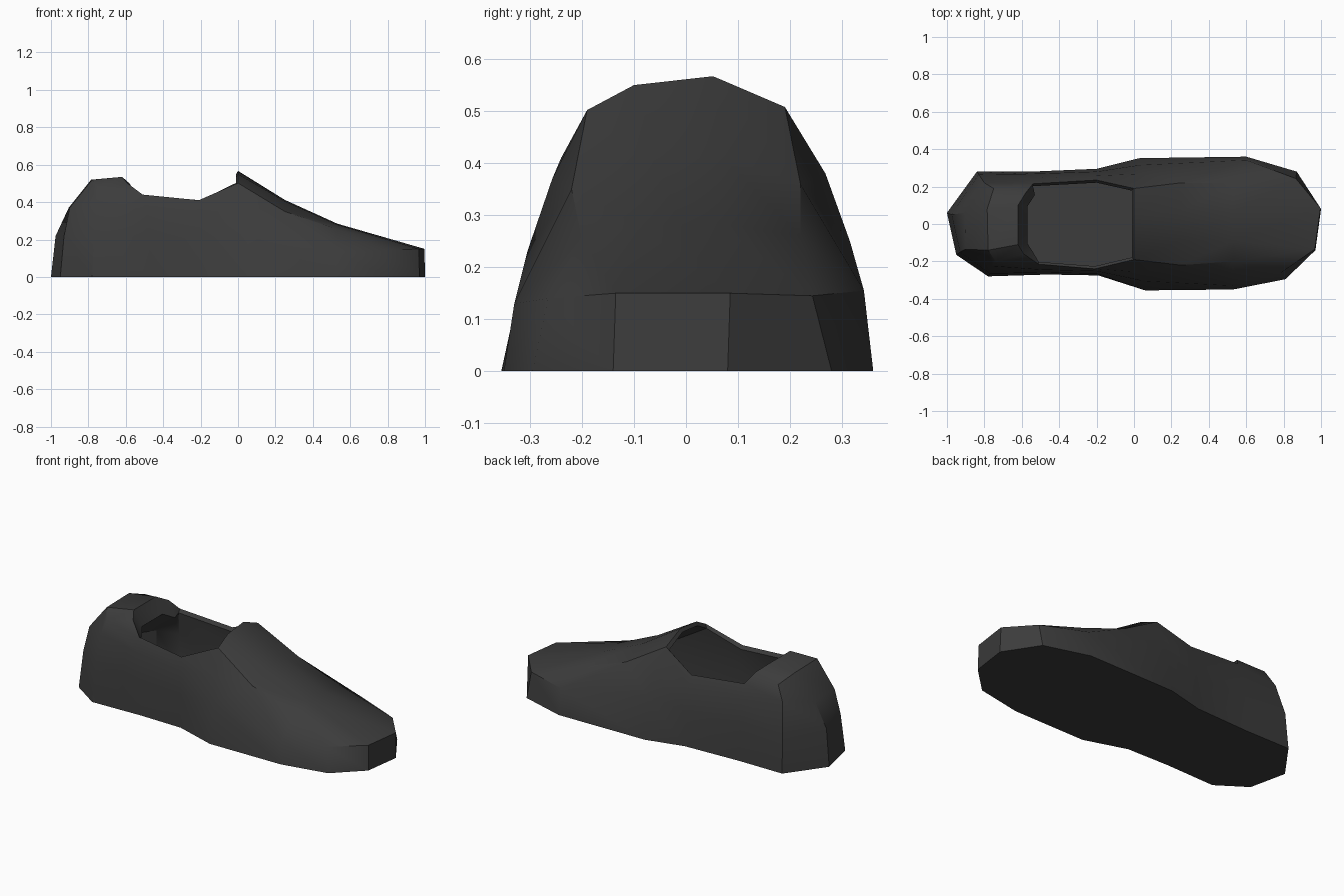
import bpy, bmesh, math

if "Cube" in bpy.data.objects:
    bpy.data.objects.remove(bpy.data.objects["Cube"])

bm = bmesh.new()


def ring(points, start=0):
    """Make vertices and key them by their column number around the shoe."""
    return {start + i: bm.verts.new(p) for i, p in enumerate(points)}


def face(*verts):
    bm.faces.new(verts)


def strip(lower, upper, first, last):
    for i in range(first, last):
        face(lower[i], lower[i + 1], upper[i + 1], upper[i])


def close_band(a, b):
    n = len(a)
    for i in range(n):
        j = (i + 1) % n
        face(a[i], a[j], b[j], b[i])


# Sole outline: toe, along the -y side, heel, back along the +y side
outline = [(1, .08), (.97, -.14), (.81, -.295), (.53, -.35), (.06, -.355), (-.19, -.275),
           (-.46, -.27), (-.78, -.28), (-.95, -.165), (-1, .06), (-.84, .28), (-.55, .28),
           (-.2, .295), (.03, .352), (.6, .36), (.87, .28)]
sole = ring([(x, y, 0) for x, y in outline])

# Side wall: toe band height at the front, lower quarter at the back
mid = ring([(.997, .085, .15), (.967, -.135, .15), (.78, -.265, .14), (.52, -.33, .13),
            (.05, -.305, .23), (-.2, -.265, .2), (-.48, -.26, .22), (-.77, -.265, .22),
            (-.93, -.15, .22), (-.975, .05, .22), (-.83, .265, .22), (-.55, .268, .22),
            (-.2, .28, .2), (.03, .315, .25), (.6, .342, .155), (.865, .243, .145)])

# Upper quarter
high = ring([(.03, -.257, .37), (-.2, -.252, .34), (-.49, -.245, .36), (-.76, -.225, .4),
             (-.9, -.135, .37), (-.905, .06, .37), (-.8, .22, .4), (-.55, .245, .36),
             (-.2, .258, .34), (.03, .268, .38)], 4)

# Heel shoulder and opening rim
heel = ring([(-.74, -.2, .47), (-.78, -.14, .52), (-.785, .08, .52), (-.75, .19, .48)], 7)
rim = ring([(-.21, -.24, .41), (-.51, -.215, .44), (-.59, -.16, .5), (-.62, -.11, .535),
            (-.62, .1, .535), (-.58, .165, .5), (-.54, .215, .44), (-.2, .235, .41)], 5)

# Instep cross-sections from the opening towards the toe
tongue = list(ring([(0, -.19, .502), (0, -.1, .55), (0, .052, .567), (0, .19, .508)]).values())
instep = list(ring([(.25, -.22, .35), (.25, -.09, .405), (.25, .07, .412), (.25, .22, .36)]).values())
vamp = list(ring([(.53, -.2, .255), (.53, -.09, .28), (.53, .06, .285), (.53, .22, .26)]).values())
toe = [mid[2], mid[1], mid[0], mid[15]]

# Outer shell
face(*reversed(list(sole.values())))
close_band(sole, mid)
strip(mid, high, 4, 13)
rim[4], rim[13] = tongue[0], tongue[3]
strip(high, rim, 4, 6)
strip(high, heel, 7, 10)
strip(heel, rim, 7, 10)
strip(high, rim, 11, 13)
face(high[6], high[7], heel[7], rim[6])
face(rim[6], heel[7], rim[7])
face(high[10], high[11], rim[11], heel[10])
face(heel[10], rim[11], rim[10])
for back, front in ((tongue, instep), (instep, vamp), (vamp, toe)):
    for i in range(3):
        face(back[i], front[i], front[i + 1], back[i + 1])
for k, a, b in ((0, (2, 3), 4), (3, (15, 14), 13)):
    face(mid[a[0]], vamp[k], mid[a[1]])
    face(mid[a[1]], vamp[k], instep[k], mid[b])
    face(mid[b], instep[k], tongue[k], high[b])

# Hollow inside: turned-in lip, heel padding, walls and insole
edge = [rim[i] for i in range(5, 13)] + tongue[::-1]
lip = ring([(v.co.x + (.05 if v.co.x < -.55 else -.012 if v.co.x > -.1 else 0),
             v.co.y * .94, v.co.z - (.09 if v.co.x < -.55 else .02)) for v in edge])
inside = [(-.2, -.235), (-.52, -.225), (-.66, -.19), (-.76, -.1), (-.76, .08), (-.68, .19),
          (-.55, .225), (-.2, .235), (.45, .2), (.5, .06), (.5, -.09), (.45, -.2)]
wall = ring([(x, y, .2 if x > 0 else .28) for x, y in inside])
insole = ring([(x, y, .08) for x, y in inside])
close_band(edge, lip)
close_band(lip, wall)
close_band(wall, insole)
face(*insole.values())

bmesh.ops.recalc_face_normals(bm, faces=bm.faces)
mesh = bpy.data.meshes.new("shoe")
bm.to_mesh(mesh)
bm.free()
shoe = bpy.data.objects.new("shoe", mesh)
bpy.context.collection.objects.link(shoe)

# Dark leather
leather = bpy.data.materials.new("dark_leather")
leather.diffuse_color = (.045, .045, .045, 1)
leather.use_nodes = True
leather.node_tree.nodes["Principled BSDF"].inputs["Base Color"].default_value = leather.diffuse_color
mesh.materials.append(leather)

bpy.context.view_layer.objects.active = shoe
shoe.select_set(True)
bpy.ops.object.shade_smooth_by_angle(angle=math.radians(35))
